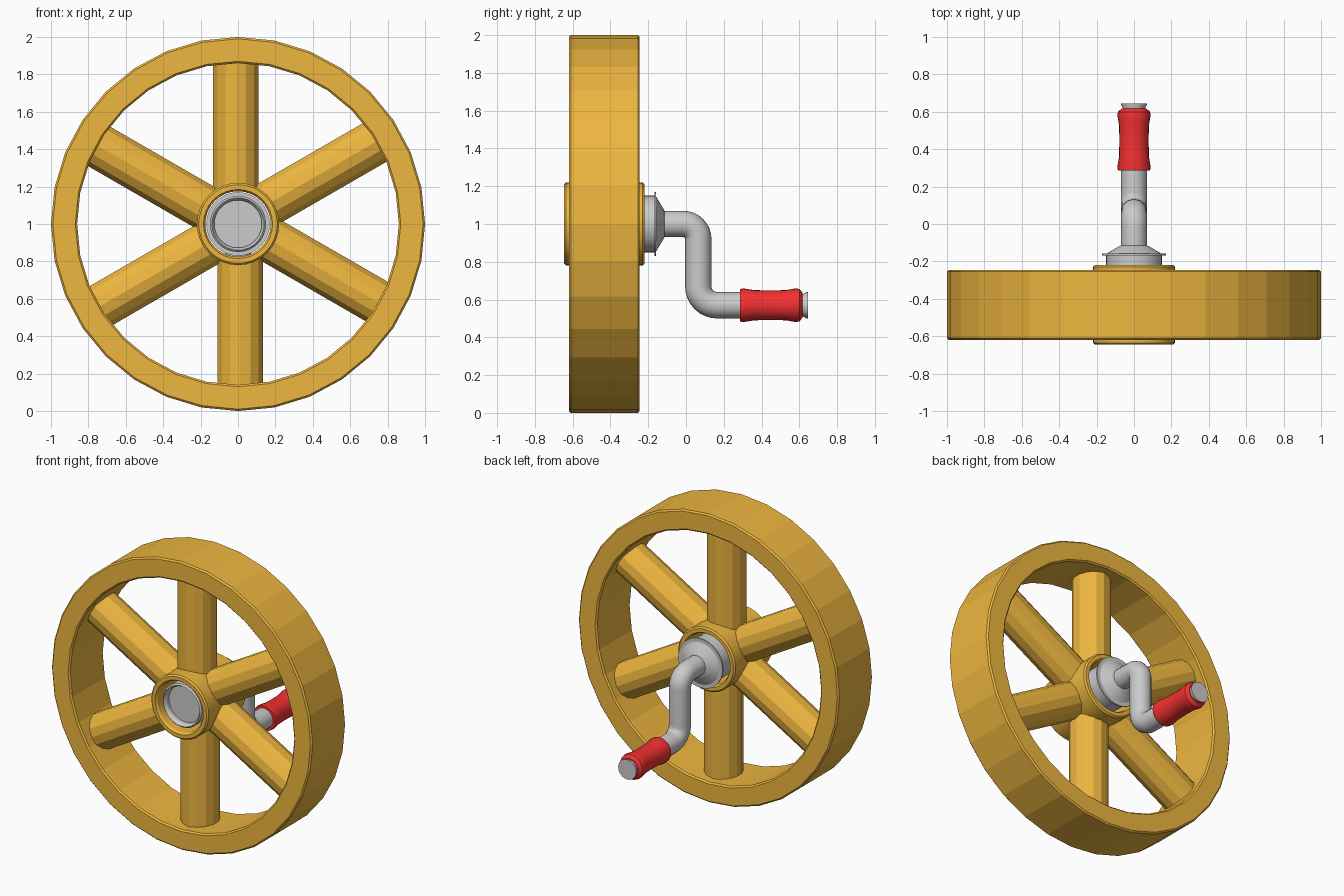
import bpy, bmesh
from math import pi, sin, cos, radians
from mathutils import Matrix, Vector

if "Cube" in bpy.data.objects:
    bpy.data.objects.remove(bpy.data.objects["Cube"])


def material(name, rgb):
    m = bpy.data.materials.new(name)
    m.diffuse_color = (*rgb, 1)
    m.use_nodes = True
    m.node_tree.nodes["Principled BSDF"].inputs["Base Color"].default_value = m.diffuse_color
    return m


ORANGE = material("orange", (0.85, 0.47, 0.05))
RED = material("red", (0.9, 0.03, 0.03))


def finish(name, bm, mat=None, smooth=None):
    bmesh.ops.remove_doubles(bm, verts=bm.verts, dist=1e-5)
    bmesh.ops.recalc_face_normals(bm, faces=bm.faces)
    me = bpy.data.meshes.new(name)
    bm.to_mesh(me)
    bm.free()
    ob = bpy.data.objects.new(name, me)
    bpy.context.collection.objects.link(ob)
    if mat:
        me.materials.append(mat)
    if smooth:
        smooth_object(ob, smooth)
    return ob


def smooth_object(ob, angle):
    bpy.ops.object.select_all(action='DESELECT')
    ob.select_set(True)
    bpy.context.view_layer.objects.active = ob
    bpy.ops.object.shade_smooth_by_angle(angle=radians(angle))


def lathe(name, profile, z, sides, closed=False, mat=None, smooth=None):
    """Turn an (radius, y) profile about the y direction at height z."""
    bm = bmesh.new()
    rings = []
    for i in range(sides):
        a = 2 * pi * i / sides
        rings.append([bm.verts.new((r * sin(a), y, z + r * cos(a))) for r, y in profile])
    n = len(profile)
    for i in range(sides):
        p, q = rings[i], rings[(i + 1) % sides]
        for j in range(n if closed else n - 1):
            k = (j + 1) % n
            bm.faces.new((p[j], q[j], q[k], p[k]))
    return finish(name, bm, mat, smooth)


# Wheel rim
lathe("rim", [(0.86, -0.61), (0.87, -0.62), (0.99, -0.62), (1.0, -0.61),
              (1.0, -0.255), (0.99, -0.245), (0.87, -0.245), (0.86, -0.255)],
      1.0, 32, closed=True, mat=ORANGE)

# Hub sleeve with an open bore
lathe("hub", [(0.175, -0.63), (0.185, -0.645), (0.21, -0.645), (0.22, -0.635),
              (0.22, -0.23), (0.21, -0.22), (0.185, -0.22), (0.175, -0.235)],
      1.0, 32, closed=True, mat=ORANGE, smooth=30)

# Six round spokes
bm = bmesh.new()
for i in range(6):
    place = (Matrix.Translation((0, -0.43, 1.0)) @ Matrix.Rotation(i * pi / 3, 4, 'Y')
             @ Matrix.Translation((-0.012, 0, 0.53)))
    bmesh.ops.create_cone(bm, cap_ends=True, segments=14, radius1=0.124, radius2=0.124,
                          depth=0.70, matrix=place)
finish("spokes", bm, ORANGE)

# Axle with hollowed front end, thin flange and tapered collar
lathe("axle", [(0, -0.575), (0.127, -0.575), (0.127, -0.60), (0.14, -0.62), (0.15, -0.61),
               (0.15, -0.168), (0.17, -0.168), (0.17, -0.158), (0.145, -0.158),
               (0.085, -0.122), (0.07, -0.115), (0, -0.115)],
      1.0, 32, smooth=30)


# Bent crank pipe
def arc(cy, cz, r, start, end, steps=8):
    return [(0, cy + r * cos(t), cz + r * sin(t))
            for t in (radians(start + (end - start) * i / steps) for i in range(steps + 1))]


path = ([(0, -0.14, 1.0)] + arc(-0.015, 0.92, 0.08, 90, 0)
        + arc(0.165, 0.67, 0.10, 180, 270) + [(0, 0.60, 0.57)])
cu = bpy.data.curves.new("crank", 'CURVE')
cu.dimensions = '3D'
cu.bevel_depth = 0.07
cu.bevel_resolution = 4
cu.use_fill_caps = True
sp = cu.splines.new('POLY')
sp.points.add(len(path) - 1)
for pt, co in zip(sp.points, path):
    pt.co = (*co, 1)
crank = bpy.data.objects.new("crank", cu)
bpy.context.collection.objects.link(crank)
bpy.ops.object.select_all(action='DESELECT')
crank.select_set(True)
bpy.context.view_layer.objects.active = crank
bpy.ops.object.convert(target='MESH')
smooth_object(bpy.context.view_layer.objects.active, 35)

# Red hand grip
lathe("grip", [(0.06, 0.285), (0.086, 0.285), (0.089, 0.305), (0.080, 0.36), (0.078, 0.45),
               (0.080, 0.53), (0.089, 0.58), (0.086, 0.60), (0.065, 0.618), (0, 0.618)],
      0.57, 24, mat=RED, smooth=40)

# End cap of the crank
lathe("end_cap", [(0, 0.59), (0.06, 0.59), (0.06, 0.62), (0.069, 0.638), (0.069, 0.645), (0, 0.645)],
      0.57, 24, smooth=30)
